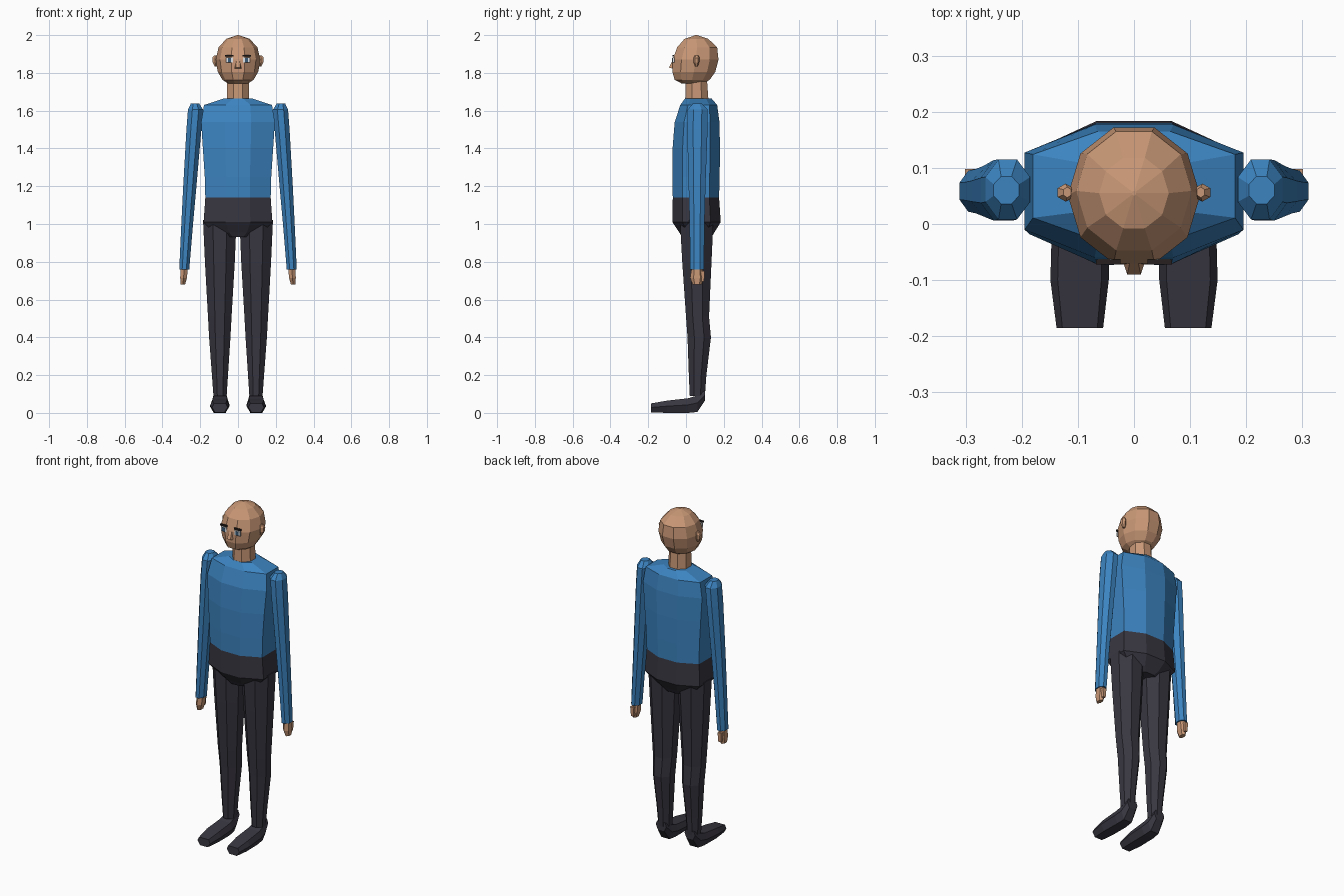
import bpy, math


def material(name, rgb):
    m = bpy.data.materials.new(name)
    m.diffuse_color = (*rgb, 1)
    return m


SKIN = material("skin", (0.58, 0.31, 0.18))
BLUE = material("blue_shirt", (0.045, 0.23, 0.53))
DARK = material("dark_trousers", (0.04, 0.037, 0.052))
WHITE = material("eye_white", (0.75, 0.78, 0.8))
IRIS = material("blue_iris", (0.04, 0.10, 0.18))
BROW = material("dark_brow", (0.02, 0.015, 0.014))


def ngon(n, phase=0.5):
    """Unit cross-section with n sides, stretched to touch the unit box."""
    pts = [(math.cos((i + phase) * math.tau / n), math.sin((i + phase) * math.tau / n)) for i in range(n)]
    mx = max(abs(p[0]) for p in pts)
    my = max(abs(p[1]) for p in pts)
    return [(x / mx, y / my) for x, y in pts]


def build(name, verts, faces, mat, mirror=False):
    mesh = bpy.data.meshes.new(name)
    mesh.from_pydata(verts, [], faces)
    mesh.materials.append(mat)
    obj = bpy.data.objects.new(name, mesh)
    bpy.context.collection.objects.link(obj)
    if mirror:
        obj.modifiers.new("mirror", "MIRROR").use_mirror_merge = False
    return obj


def loft(name, profile, rings, mat, mirror=False, along_y=False):
    """Skin a profile through rings of (height, u0, u1, v0, v1)."""
    n = len(profile)
    verts, faces = [], []
    for h, u0, u1, v0, v1 in rings:
        for px, py in profile:
            u = (u0 + u1) / 2 + px * (u1 - u0) / 2
            v = (v0 + v1) / 2 + py * (v1 - v0) / 2
            verts.append((u, h, v) if along_y else (u, v, h))
    for r in range(len(rings) - 1):
        for i in range(n):
            j = (i + 1) % n
            f = (r * n + i, r * n + j, r * n + n + j, r * n + n + i)
            faces.append(f[::-1] if along_y else f)
    bottom = tuple(reversed(range(n)))
    top = tuple(range((len(rings) - 1) * n, len(rings) * n))
    faces += [bottom[::-1], top[::-1]] if along_y else [bottom, top]
    return build(name, verts, faces, mat, mirror)


def plate(name, x0, x1, z0, z1, y, mat, thick=0.009):
    square = [(-1, -1), (1, -1), (1, 1), (-1, 1)]
    return loft(name, square, [(z0, x0, x1, y, y + thick), (z1, x0, x1, y, y + thick)], mat, True)


OCT = ngon(8)
BODY = [(1, 0.58), (0.36, 1), (-0.36, 1), (-1, 0.58), (-1, -0.58), (-0.36, -1), (0.36, -1), (1, -0.58)]

# Shirt and hips share the same flattened octagon
loft("shirt", BODY, [
    (1.14, -0.173, 0.173, -0.07, 0.175),
    (1.25, -0.176, 0.176, -0.072, 0.178),
    (1.40, -0.186, 0.186, -0.071, 0.18),
    (1.54, -0.195, 0.195, -0.06, 0.177),
    (1.63, -0.18, 0.18, -0.03, 0.165),
    (1.665, -0.075, 0.075, -0.005, 0.135)], BLUE)
loft("hips", BODY, [
    (0.93, -0.075, 0.075, -0.02, 0.135),
    (0.955, -0.13, 0.13, -0.035, 0.15),
    (1.01, -0.182, 0.182, -0.072, 0.184),
    (1.14, -0.173, 0.173, -0.07, 0.175)], DARK)

# Legs and shoes
loft("legs", OCT, [
    (0.09, 0.06, 0.13, 0.02, 0.10),
    (0.20, 0.053, 0.138, 0.015, 0.108),
    (0.40, 0.04, 0.153, 0.008, 0.132),
    (0.51, 0.034, 0.159, 0.0, 0.122),
    (0.80, 0.017, 0.175, -0.02, 0.135),
    (1.02, 0.008, 0.185, -0.032, 0.145)], DARK, True)
SHOE = [(1, 0.1), (0.75, 1), (-0.75, 1), (-1, 0.1), (-0.6, -1), (0.6, -1)]
loft("shoes", SHOE, [
    (-0.185, 0.055, 0.138, 0.003, 0.05),
    (-0.10, 0.045, 0.149, 0.0, 0.065),
    (0.01, 0.045, 0.146, 0.0, 0.077),
    (0.06, 0.05, 0.14, 0.005, 0.092),
    (0.10, 0.06, 0.13, 0.065, 0.118)], DARK, True, along_y=True)

# Sleeves and hands
loft("sleeves", OCT, [
    (0.76, 0.258, 0.311, 0.022, 0.095),
    (1.00, 0.238, 0.30, 0.019, 0.098),
    (1.20, 0.22, 0.29, 0.014, 0.103),
    (1.50, 0.194, 0.273, 0.006, 0.114),
    (1.605, 0.185, 0.265, 0.008, 0.115),
    (1.637, 0.205, 0.25, 0.036, 0.085)], BLUE, True)
loft("hands", ngon(6), [
    (0.68, 0.28, 0.304, 0.035, 0.083),
    (0.715, 0.27, 0.306, 0.022, 0.094),
    (0.77, 0.266, 0.304, 0.03, 0.088)], SKIN, True)
loft("thumbs", ngon(4), [
    (0.695, 0.281, 0.297, 0.082, 0.096),
    (0.75, 0.277, 0.301, 0.07, 0.098)], SKIN, True)

# Neck and head
loft("neck", OCT, [
    (1.64, -0.06, 0.06, -0.005, 0.12),
    (1.78, -0.056, 0.056, 0.0, 0.11)], SKIN)
head = ngon(10, 0)
loft("head", head, [
    (1.745, -0.055, 0.055, -0.025, 0.095),
    (1.763, -0.082, 0.082, -0.06, 0.125),
    (1.805, -0.107, 0.107, -0.072, 0.155),
    (1.87, -0.118, 0.118, -0.07, 0.172),
    (1.935, -0.103, 0.103, -0.047, 0.165),
    (1.98, -0.062, 0.062, -0.008, 0.118),
    (2.0, -0.004, 0.004, 0.051, 0.059)], SKIN)
loft("ears", ngon(6), [
    (1.835, 0.112, 0.124, 0.048, 0.062),
    (1.855, 0.108, 0.134, 0.04, 0.07),
    (1.88, 0.108, 0.136, 0.04, 0.072),
    (1.893, 0.112, 0.126, 0.047, 0.066)], SKIN, True)

# Nose wedge
build("nose", [(-0.02, -0.066, 1.822), (0.02, -0.066, 1.822), (0.012, -0.09, 1.828),
               (-0.012, -0.09, 1.828), (-0.007, -0.066, 1.875), (0.007, -0.066, 1.875)],
      [(0, 1, 2, 3), (3, 2, 5, 4), (0, 3, 4), (1, 5, 2), (0, 4, 5, 1)], SKIN)

# Eyes and brows
plate("eye_whites", 0.026, 0.064, 1.855, 1.881, -0.071, WHITE)
plate("irises", 0.036, 0.054, 1.856, 1.88, -0.073, IRIS, 0.004)
plate("brows", 0.024, 0.068, 1.886, 1.896, -0.072, BROW)
